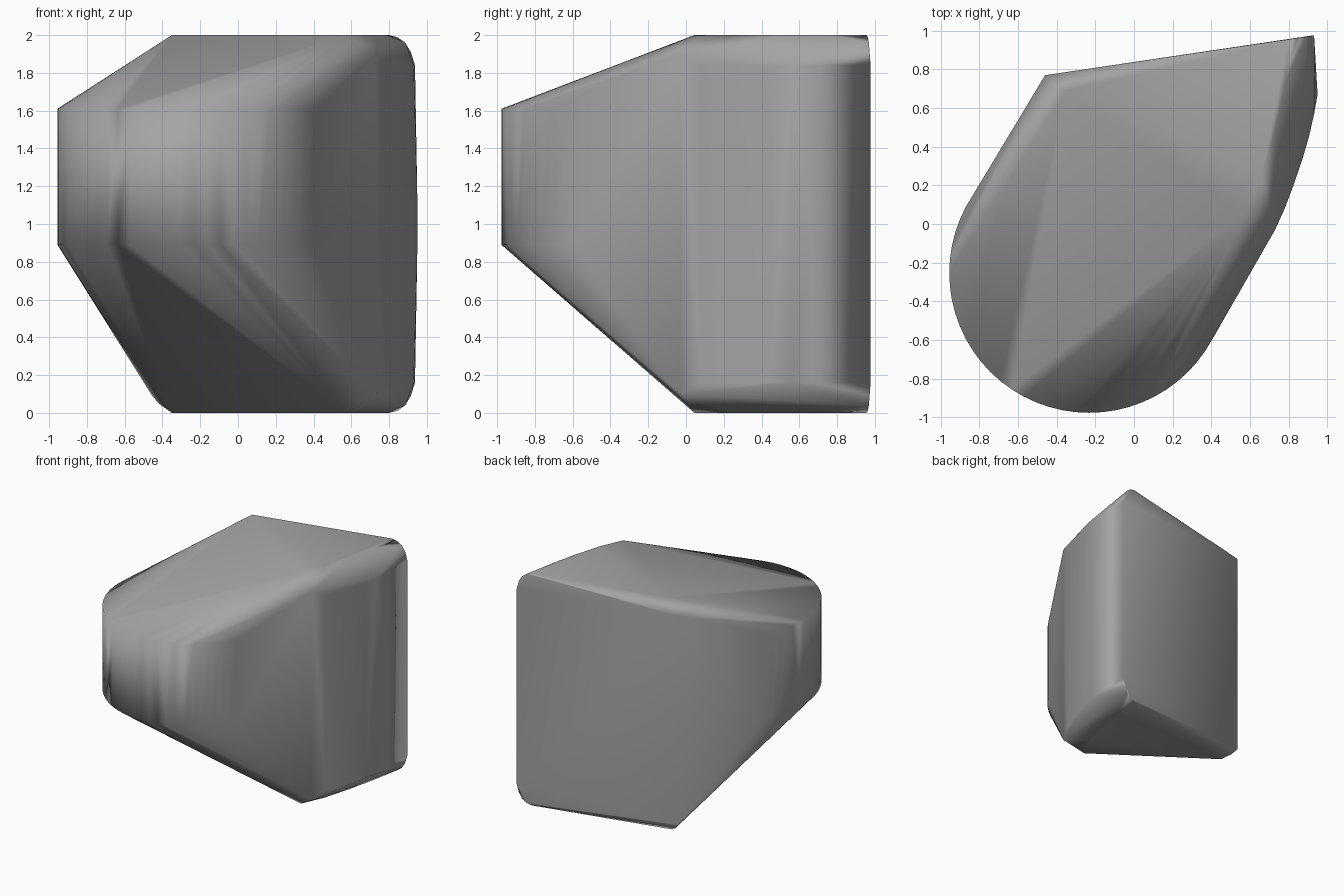
import bpy, bmesh, math

if "Cube" in bpy.data.objects:
    bpy.data.objects.remove(bpy.data.objects["Cube"])

# Key sections of the faceted, rounded body (x, y), mirrored about z = 1
cap = [(-0.35, 0.69), (0.57, 0.045), (0.66, 0.25), (0.73, 0.50), (0.785, 0.74), (0.80, 0.955)]
corner_roll = [(0.845, 0.963, 0.988), (0.885, 0.968, 0.96), (0.915, 0.972, 0.91)]
side = [(-0.46, 0.77), (0.73, -0.03)]
edge = [(0.78, 0.08), (0.825, 0.20), (0.87, 0.33), (0.905, 0.45),
        (0.93, 0.56), (0.937, 0.67), (0.932, 0.977)]

bm = bmesh.new()


def mirrored_ring(points, half_height):
    for x, y in points:
        for s in (-1, 1):
            bm.verts.new((x, y, 1 + s * half_height))


mirrored_ring(cap, 1.0)
for x, y, h in corner_roll:
    mirrored_ring([(x, y)], h)
mirrored_ring(side, 0.90)
mirrored_ring(edge, 0.84)
mirrored_ring([(0.95, 0.67)], 0.10)
bm.verts.new((-0.42, 0.74, 0.05))

# Round nose disc at the front left
for i in range(64):
    a = math.tau * i / 64
    for z in (0.89, 1.61):
        bm.verts.new((-0.232 + 0.724 * math.cos(a), -0.253 + 0.724 * math.sin(a), z))

# Skin everything with a convex hull
hull = bmesh.ops.convex_hull(bm, input=bm.verts[:])
loose = {g for g in hull["geom_interior"] + hull["geom_unused"]
         if isinstance(g, bmesh.types.BMVert)}
bmesh.ops.delete(bm, geom=list(loose), context='VERTS')
bmesh.ops.recalc_face_normals(bm, faces=bm.faces[:])
for f in bm.faces:
    f.smooth = True

mesh = bpy.data.meshes.new("hull_body")
bm.to_mesh(mesh)
bm.free()
body = bpy.data.objects.new("hull_body", mesh)
bpy.context.collection.objects.link(body)

# Large faces dominate the smooth shading
body.modifiers.new("weighted_normals", 'WEIGHTED_NORMAL').mode = 'FACE_AREA'

# Dark grey surface
grey = bpy.data.materials.new("dark_grey")
grey.diffuse_color = (0.37, 0.37, 0.37, 1)
grey.use_nodes = True
grey.node_tree.nodes["Principled BSDF"].inputs["Base Color"].default_value = grey.diffuse_color
mesh.materials.append(grey)
